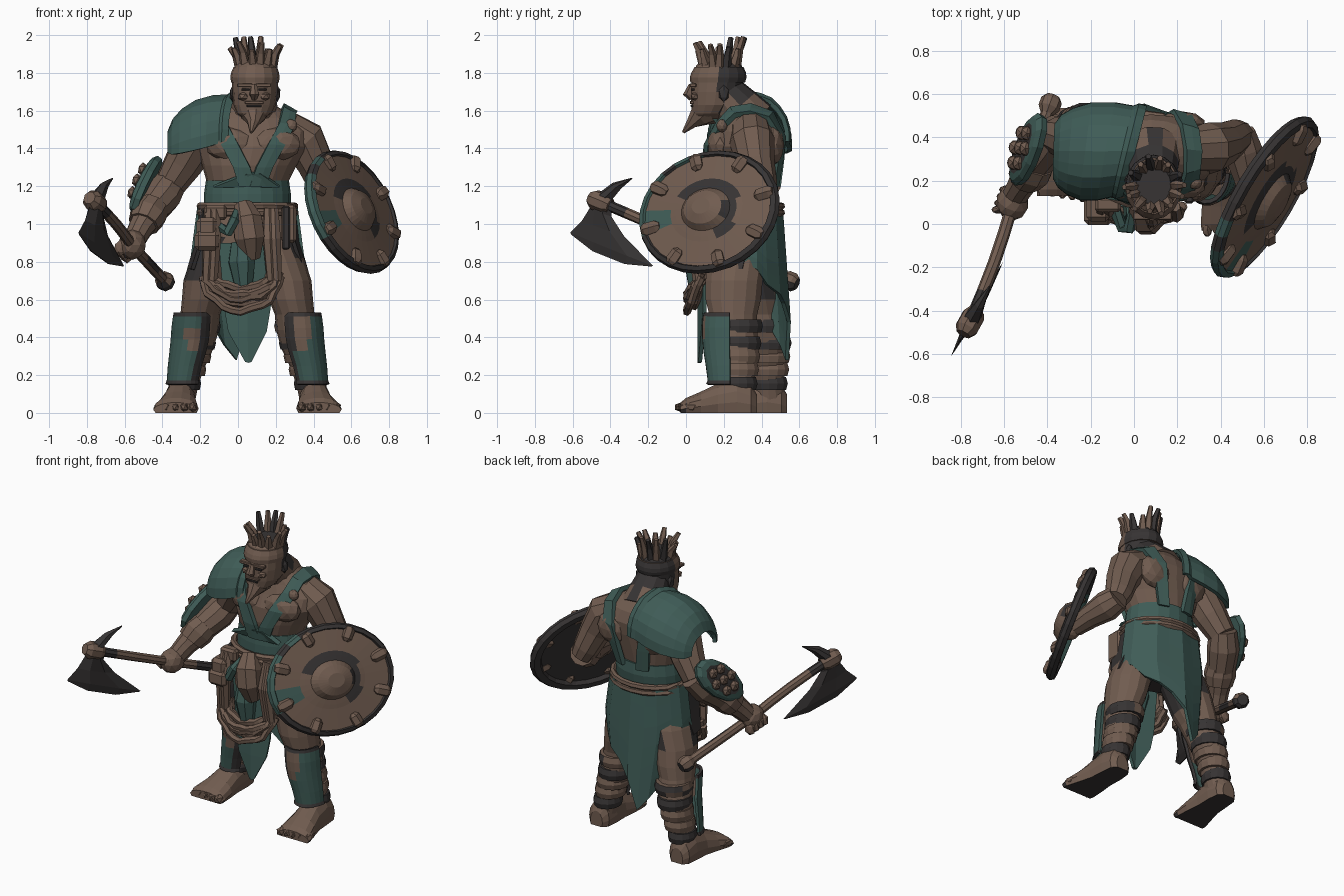
import bpy, bmesh, math, random
from mathutils import Vector, noise

if "Cube" in bpy.data.objects:
    bpy.data.objects.remove(bpy.data.objects["Cube"])
random.seed(4)
V = Vector
MATS = []
for nm, c in (("brown hide", (.165, .108, .08)), ("teal cloth", (.05, .108, .095)), ("dark iron", (.038, .034, .034))):
    m = bpy.data.materials.new(nm)
    m.diffuse_color = (*c, 1)
    m.use_nodes = True
    m.node_tree.nodes["Principled BSDF"].inputs["Base Color"].default_value = m.diffuse_color
    MATS.append(m)
BROWN, TEAL, DARK = 0, 1, 2

# ---------- helpers ----------
def finish(name, bm, mat=BROWN, rule=None, thick=0):
    bmesh.ops.recalc_face_normals(bm, faces=bm.faces)
    for f in bm.faces:
        if mat is not None:
            f.material_index = mat
        r = rule(f.calc_center_median()) if rule else None
        if r is not None:
            f.material_index = r
    me = bpy.data.meshes.new(name)
    bm.to_mesh(me)
    bm.free()
    for m in MATS:
        me.materials.append(m)
    ob = bpy.data.objects.new(name, me)
    bpy.context.collection.objects.link(ob)
    if thick:
        s = ob.modifiers.new("thickness", 'SOLIDIFY')
        s.thickness, s.offset = thick, 0
    return ob

def grid(name, rows, mat=BROWN, closed=False, rule=None, thick=0, segmats=None):
    """Skin rows of points; closed rows give a capped loft, open rows a sheet."""
    bm = bmesh.new()
    vs = [[bm.verts.new(p) for p in r] for r in rows]
    n = len(rows[0])
    for i in range(len(rows) - 1):
        for j in range(n if closed else n - 1):
            k = (j + 1) % n
            f = bm.faces.new((vs[i][j], vs[i][k], vs[i+1][k], vs[i+1][j]))
            f.material_index = segmats[i] if segmats else mat
    if closed:
        for r, i in ((vs[0], 0), (vs[-1], -1)):
            bm.faces.new(r).material_index = segmats[i] if segmats else mat
    return finish(name, bm, None if segmats else mat, rule, thick)

def ring(c, a, b, n=12):
    return [V(c) + V(a) * math.cos(t * math.tau / n) + V(b) * math.sin(t * math.tau / n) for t in range(n)]

def stack(name, rows, mat=BROWN, n=14, rule=None):
    """Horizontal rings: (z, cx, cy, rx, ry)"""
    return grid(name, [ring((x, y, z), (rx, 0, 0), (0, ry, 0), n) for z, x, y, rx, ry in rows], mat, True, rule)

def tube(name, pts, radii, mat=BROWN, n=8, rule=None):
    pts = [V(p) for p in pts]
    if not isinstance(radii, (list, tuple)):
        radii = [radii] * len(pts)
    rows = []
    for i, p in enumerate(pts):
        d = (pts[min(i+1, len(pts)-1)] - pts[max(i-1, 0)]).normalized()
        a = d.cross(V((.31, .9, .2))).normalized()
        rows.append(ring(p, a * radii[i], d.cross(a) * radii[i], n))
    return grid(name, rows, mat, True, rule)

def ball(name, loc, s, mat=BROWN, sub=2, cube=False):
    bm = bmesh.new()
    if cube:
        bmesh.ops.create_cube(bm, size=1)
    else:
        bmesh.ops.create_icosphere(bm, subdivisions=sub, radius=1)
    for v in bm.verts:
        v.co = V(loc) + V((v.co.x * s[0], v.co.y * s[1], v.co.z * s[2]))
    if cube:
        bmesh.ops.bevel(bm, geom=bm.edges[:], offset=min(s) * .2, segments=1, affect='EDGES')
    return finish(name, bm, mat)
box = lambda name, loc, s, mat=BROWN: ball(name, loc, s, mat, cube=True)

# ---------- torso ----------
torso = stack("torso", [(.8, .06, .28, .2, .14), (.9, .06, .28, .24, .165), (1.0, .05, .28, .225, .16), (1.12, .05, .3, .21, .16),
    (1.22, .05, .3, .215, .17), (1.31, .06, .3, .25, .185), (1.41, .08, .31, .3, .19), (1.49, .08, .33, .31, .175),
    (1.56, .08, .33, .23, .15), (1.62, .08, .31, .13, .12)], n=20, rule=lambda c: DARK if c.z < .93 else None)
for s in (-1, 1):
    ball("chest_muscle", (.08 + s * .12, .18, 1.42), (.135, .07, .09))
    ball("shoulder_blade", (.08 + s * .14, .46, 1.42), (.11, .06, .11))
    # shoulder strap wrapped over the torso
    path = [(.03, .1, 1.2), (.06, .11, 1.3), (.12, .12, 1.42), (.18, .17, 1.53), (.19, .25, 1.59), (.19, .34, 1.6),
            (.17, .43, 1.56), (.14, .51, 1.46), (.12, .53, 1.34), (.1, .5, 1.2)]
    rows = [[(.08 + s * (x + o), y, z) for o in (-.045, 0, .045)] for x, y, z in path]
    st = grid("shoulder_strap", rows, TEAL)
    w = st.modifiers.new("wrap", 'SHRINKWRAP')
    w.target, w.offset, w.wrap_mode = torso, .022, 'ABOVE_SURFACE'
    t = st.modifiers.new("thickness", 'SOLIDIFY')
    t.thickness, t.offset = .03, 0
ball("strap_stud", (.28, .19, 1.52), (.035, .03, .035))

# ---------- belt, skirt and hanging gear ----------
stack("wide_belt", [(1.09, .05, .295, .23, .185), (1.16, .05, .3, .23, .19), (1.23, .05, .3, .22, .183)], TEAL, 20)
grid("belt_point", [[(-.13, .13, 1.2), (.22, .13, 1.2)], [(.05, .1, 1.27), (.12, .1, 1.27)]], TEAL, thick=.03)
for z in (1.06, 1.095):
    tube("belt_rope", ring((.05, .295, z), (.25, 0, 0), (0, .21, 0), 20) + [(.3, .295, z)], .02, BROWN, 6)
hem = [.8, .76, .68, .63, .58, .48, .28, .36, .48, .6, .68]
rows = []
for i in range(7):
    t, row = i / 6, []
    for j, hz in enumerate(hem):
        a = math.radians(-2 + 184 * j / 10)
        z = 1.1 + (hz - 1.1) * t
        sp = 1.1 - z
        row.append((.05 + (.255 + .13 * min(sp, .3) - .2 * max(0, sp - .3)) * math.cos(a), .3 + (.19 + .07 * sp) * math.sin(a) + .012 * (j % 2), z))
    rows.append(row)
grid("back_skirt", rows, TEAL, thick=.02)
grid("front_flap", [[(-.1, .1, .9), (.05, .07, .9), (.2, .1, .9)], [(-.07, .1, .55), (.05, .07, .55), (.17, .1, .55)],
    [(-.05, .09, .43), (.05, .07, .43), (.15, .09, .43)], [(.04, .075, .27), (.055, .07, .265), (.07, .075, .27)]], TEAL, thick=.02)
for k in range(8):
    dep, w = .175 - .014 * k, .2 - .008 * (k * 3 % 8)
    pts = []
    for i in range(13):
        a = math.pi * (1 + i / 12)
        pts.append((.018 + w * math.cos(a) + random.uniform(-.01, .01), .085 + .08 * math.sin(a) + .02 * (k % 3),
                    .725 + .02 * (k % 2) + dep * math.sin(a) * 1.05 + random.uniform(-.008, .008)))
    tube("rope_coil", pts, .022, BROWN, 6)
for x in (-.15, -.12, .16, .19):
    tube("rope_tail", [(x, .08, 1.08), (x * 1.02, .04, .92), (x * 1.1, .06, .7)], [.025, .035, .025], BROWN, 6)
tube("cloth_roll", [(.03, .09, 1.1), (.05, .04, 1.02), (.06, .03, .93), (.07, .06, .82)], [.05, .085, .085, .05])
tube("teal_cloth_tail", [(.02, .07, .9), (.02, .06, .8), (.03, .06, .67)], [.06, .075, .05], TEAL)
tube("teal_knot", [(-.09, .07, .98), (-.05, -.02, .96), (-.02, -.02, 1.02), (.0, .05, 1.06)], .028, TEAL, 6)
box("hip_pouch", (-.165, .07, .95), (.11, .12, .17))
box("pouch_lid", (-.165, .06, .91), (.13, .13, .1))
box("hip_pouch", (.27, .17, 1.0), (.08, .12, .2))
box("pouch_strap", (.255, .16, .98), (.04, .13, .23), DARK)
box("hip_pouch", (-.12, .09, 1.06), (.12, .07, .08))
for s in (-1, 1):
    grid("hip_flap", [[(.05 + s * .22, .14, 1.08), (.05 + s * .25, .33, 1.08)], [(.05 + s * .245, .15, .9), (.05 + s * .27, .33, .9)],
        [(.05 + s * .29, .2, .76), (.05 + s * .31, .3, .76)]], DARK, thick=.02)

# ---------- legs, greaves and feet ----------
for side, s, back in (("left", 1, 0), ("right", -1, 1)):
    X = lambda x: .05 + s * (x - .05)
    # rear leg is set further back towards the foot
    Y = lambda y, z: y + back * .16 * min(1, max(0, (1 - z) / .6))
    legs = [(.93, .18, .27, .12, .15), (.82, .22, .27, .13, .16), (.7, .262, .255, .127, .155), (.6, .28, .25, .117, .15),
            (.52, .3, .25, .105, .13), (.44, .308, .26, .107, .12), (.34, .33, .275, .1, .112), (.24, .36, .275, .083, .095),
            (.15, .385, .275, .075, .085), (.06, .405, .28, .078, .09)]
    inner = lambda c: DARK if (c.z > .45 and abs(c.x - .05) < .13) or (c.z > .7 and noise.noise(c * 6) > .05) else None
    stack(side + "_leg", [(z, X(x), Y(y, z), rx, ry) for z, x, y, rx, ry in legs], rule=inner)
    for z, x, m in ((.46, .308, BROWN), (.37, .325, DARK), (.3, .343, BROWN), (.23, .363, BROWN), (.155, .383, DARK)):
        r = .065 + z * .095
        stack(side + "_calf_wrap", [(z - .035, X(x), Y(.28, z), r, r + .012), (z, X(x), Y(.28, z), r + .008, r + .022),
              (z + .035, X(x), Y(.28, z), r, r + .012)], m, rule=lambda c: DARK if .34 < c.z and noise.noise(c * 8) > -.05 else None)
    rows = []
    for z, x, r in ((.53, .332, .1), (.51, .332, .104), (.45, .337, .107), (.39, .342, .106), (.33, .352, .102), (.25, .37, .093), (.17, .383, .086), (.15, .385, .092)):
        rows.append([(X(x + r * math.sin(a)), Y(.245 - r * 1.42 * math.cos(a), z), z) for a in
                     [math.radians(-50 + 15 * j) for j in range(10)]])
    def greave_col(c):
        dx = (c.x - .05) * s + .05
        if c.z > .515 or c.z < .165 or dx < (.3 if s < 0 else .285) + (.5 - c.z) * .13:
            return DARK
        if .36 < c.z < .48 and dx < .375:
            return BROWN
    grid(side + "_greave", rows, TEAL, rule=greave_col, thick=.018)
    foot = [(.375, .405, .045, .1), (.345, .405, .075, .15), (.27, .405, .083, .19), (.17, .41, .086, .16), (.08, .418, .105, .115),
            (0, .428, .12, .08), (-.03, .43, .118, .055)]
    rows = []
    for y, x, rx, h in foot:
        r = ring((X(x), Y(y, 0), h * .3), (rx, 0, 0), (0, 0, h * .7), 14)
        rows.append([V((p.x, p.y, max(0, p.z))) for p in r])
    grid(side + "_foot", rows, BROWN, True, rule=lambda c: DARK if c.z < .012 else None)
    for i in range(5):
        ball(side + "_toe", (X(.338 + i * .046), Y(-.02 + .008 * i, 0), .03), (.026, .045, .029), sub=1)

# ---------- head and crown ----------
dark_back = lambda c: DARK if c.y > .19 else None
tube("neck", [(.08, .33, 1.54), (.085, .27, 1.62), (.09, .2, 1.7)], [.15, .125, .105], BROWN, 12, lambda c: DARK if c.z > 1.66 else None)
stack("head", [(1.555, .085, .11, .05, .07), (1.585, .085, .13, .09, .1), (1.63, .088, .15, .112, .122), (1.7, .09, .16, .12, .135),
    (1.77, .09, .168, .122, .138), (1.84, .09, .175, .108, .12), (1.87, .09, .18, .08, .09)], n=16, rule=lambda c: DARK if c.y > .19 or c.z > 1.86 else None)
stack("head_band", [(1.75, .09, .168, .126, .145), (1.775, .09, .17, .131, .15), (1.8, .09, .173, .127, .145), (1.83, .092, .175, .116, .13)], n=16, rule=dark_back)
tube("beard", [(.085, .11, 1.6), (.085, .07, 1.57), (.08, .03, 1.535), (.07, -.015, 1.485)], [.085, .06, .032, .008])
tube("nose", [(.085, .03, 1.735), (.085, .01, 1.685), (.085, .03, 1.665)], [.016, .027, .016], n=6)
box("mouth", (.085, .035, 1.625), (.08, .02, .012), DARK)
box("lip", (.085, .035, 1.643), (.1, .03, .018))
for s in (-1, 1):
    box("eye", (.085 + s * .045, .036, 1.712), (.045, .02, .012), DARK)
    box("brow", (.085 + s * .05, .037, 1.735), (.08, .035, .02))
    ball("cheek", (.085 + s * .055, .052, 1.675), (.035, .03, .025), sub=1)
    ball("ear", (.09 + s * .118, .2, 1.69), (.018, .03, .045), DARK, 1)
for i in range(14):
    a = i * math.tau / 14 + random.uniform(-.1, .1)
    d = V((math.cos(a), math.sin(a), 0))
    h = random.uniform(.09, .17)
    b = V((.095, .178, 1.83)) + d * .085
    tube("crown_spike", [b, b + d * .022 + V((0, 0, h * .6)), b + d * random.uniform(.025, .06) + V((0, 0, h))], [.03, .021, .014],
         DARK if i in (1, 4, 6) else BROWN, 5)

# ---------- pauldron ----------
rows = []
for x, zc, rz, ry in ((.0, 1.46, .22, .2), (-.03, 1.46, .235, .21), (-.05, 1.45, .225, .2), (-.13, 1.43, .24, .215), (-.22, 1.41, .235, .215),
                      (-.29, 1.395, .205, .19), (-.335, 1.385, .165, .16), (-.36, 1.39, .1, .12)):
    row = []
    for j in range(13):
        a = math.radians(-6 + 192 * j / 12)
        y = -ry * math.cos(a)
        row.append((x + y * .28 * (1 + x / .4), .335 + y, zc + rz * math.sin(a) * (1 - .02 * (j % 2))))
    rows.append(row)
grid("shoulder_guard", rows, TEAL, thick=.025)

# ---------- arms ----------
tube("right_upper_arm", [(-.14, .34, 1.5), (-.23, .36, 1.43), (-.29, .39, 1.32), (-.36, .41, 1.21)], [.11, .12, .105, .085], n=10)
tube("right_forearm", [(-.35, .43, 1.23), (-.4, .37, 1.15), (-.46, .28, 1.07), (-.52, .18, .97), (-.55, .13, .91)], [.085, .1, .088, .066, .06], n=10)
tube("right_cuff", [(-.45, .29, 1.09), (-.475, .25, 1.05), (-.5, .21, 1.0)], [.09, .1, .084], n=10)
ball("right_hand", (-.56, .1, .89), (.075, .085, .08))
for i in range(4):
    c = V((-.56, .1, .885)) + V((.329, .875, -.353)) * (i * .035 - .05)
    ball("right_finger", c + V((-.045, .01, -.03)), (.04, .022, .045), sub=1)
c, e = V((-.495, .345, 1.21)), V((.07, .15, .13))
n = V((-.88, .15, .35)).normalized()
b = n.cross(e).normalized() * .11
grid("arm_plate", [ring(c + n * h, e * k, b * k) for h, k in ((-.03, .95), (.0, 1), (.02, .88), (.028, .7), (.03, .3))], TEAL, True, segmats=[TEAL, TEAL, TEAL, DARK])
for i in range(7):
    a = i * math.tau / 6
    p = c + n * .035 + (e * .45 * math.cos(a) + b * .55 * math.sin(a) if i < 6 else V())
    ball("arm_plate_stud", p, (.03, .037, .037), sub=1)
tube("left_upper_arm", [(.26, .34, 1.49), (.35, .35, 1.44), (.41, .37, 1.32), (.46, .4, 1.2), (.49, .41, 1.14)], [.11, .12, .1, .085, .07], n=10)
tube("left_forearm", [(.48, .42, 1.16), (.5, .34, 1.13), (.53, .22, 1.1), (.55, .1, 1.07)], [.08, .095, .075, .06], n=10)
ball("left_hand", (.56, .07, 1.06), (.06, .07, .065))

# ---------- shield, slightly wider than tall ----------
n = V((.8, -.47, .34)).normalized()
a = V((0, 0, 1)).cross(n).normalized()
b = n.cross(a) * .89
a = a * 1.09
C = V((.6, .125, 1.062))
prof = [(.015, .03), (.0, .32), (-.025, .335), (-.025, .375), (0, .39), (.025, .38), (.035, .355), (.022, .348), (.035, .2), (.04, .17), (.045, .135), (.08, .105), (.1, .05)]
def shield_col(p):
    d = p - C
    r, front = d.length, d.dot(n) > .01
    if front and .14 < r < .2:
        return DARK if d.z > .08 or d.dot(a) > .08 else BROWN
    if r > .29 and d.dot(a) < -.12 and d.z > -.12 and noise.noise(p * 8) > -.15:
        return TEAL
grid("round_shield", [ring(C + n * h, a * r, b * r, 28) for h, r in prof], closed=True, segmats=[DARK] * 7 + [BROWN, BROWN, DARK, BROWN, BROWN], rule=shield_col)
for i in range(8):
    t = i * math.tau / 8 + .35
    d = a * math.cos(t) + b * math.sin(t)
    p = C + n * .022
    tube("shield_clamp", [p + d * k for k in (.27, .29, .35, .37)], [.018, .036, .038, .024], BROWN, 6)

# ---------- axe ----------
P, T = V((-.38, .57, .69)), V((-.785, -.505, 1.125))
u = (T - P).normalized()
H = V((-.755, -.45, 1.115))
grip = V((-.56, .09, .885))
haft = [P.lerp(grip, i / 3) for i in range(3)] + [grip.lerp(H, i / 4) + V((.012 * math.sin(i * math.pi / 4), 0, 0)) for i in range(5)]
tube("axe_haft", haft, .029, BROWN, 8, lambda c: DARK if -.42 < c.y < -.3 or noise.noise(c * 5) > .35 else None)
tube("axe_pommel", [P - u * .02, P, P + u * .04, P + u * .07], [.035, .05, .05, .03], BROWN, rule=lambda c: DARK if c.z < .69 else None)
u = V((-.454, -.823, .34)).normalized()
tube("axe_socket", [H - u * .06, H - u * .03, H + u * .04, H + u * .07], [.04, .055, .055, .035])
v = (V((0, 0, -1)) + u * u.z).normalized()
w = u.cross(v)
# blade outline: leading side and trailing side, from spike tip to cutting edge
lead = [(-.13, -.185), (-.03, -.12), (.03, -.04), (.05, .04), (.075, .13), (.119, .213)]
trail = [(-.135, -.18), (-.09, -.11), (-.06, -.04), (-.085, .05), (-.19, .12), (-.41, .21)]
outline = [(*l, *t, th) for l, t, th in zip(lead, trail, (.004, .02, .035, .03, .02, .014))]
rows = []
for a0, a1, b0, b1, th in outline + [(.112, .222, -.4, .217, .003)]:
    p, q = H + u * a0 + v * a1, H + u * b0 + v * b1
    k = v * (.04 if th == .003 else 0)
    rows.append([p] + [p.lerp(q, f) + k + w * th for f in (.3, .7)] + [q] + [p.lerp(q, f) + k - w * th for f in (.7, .3)])
grid("axe_blade", rows, DARK, True)
